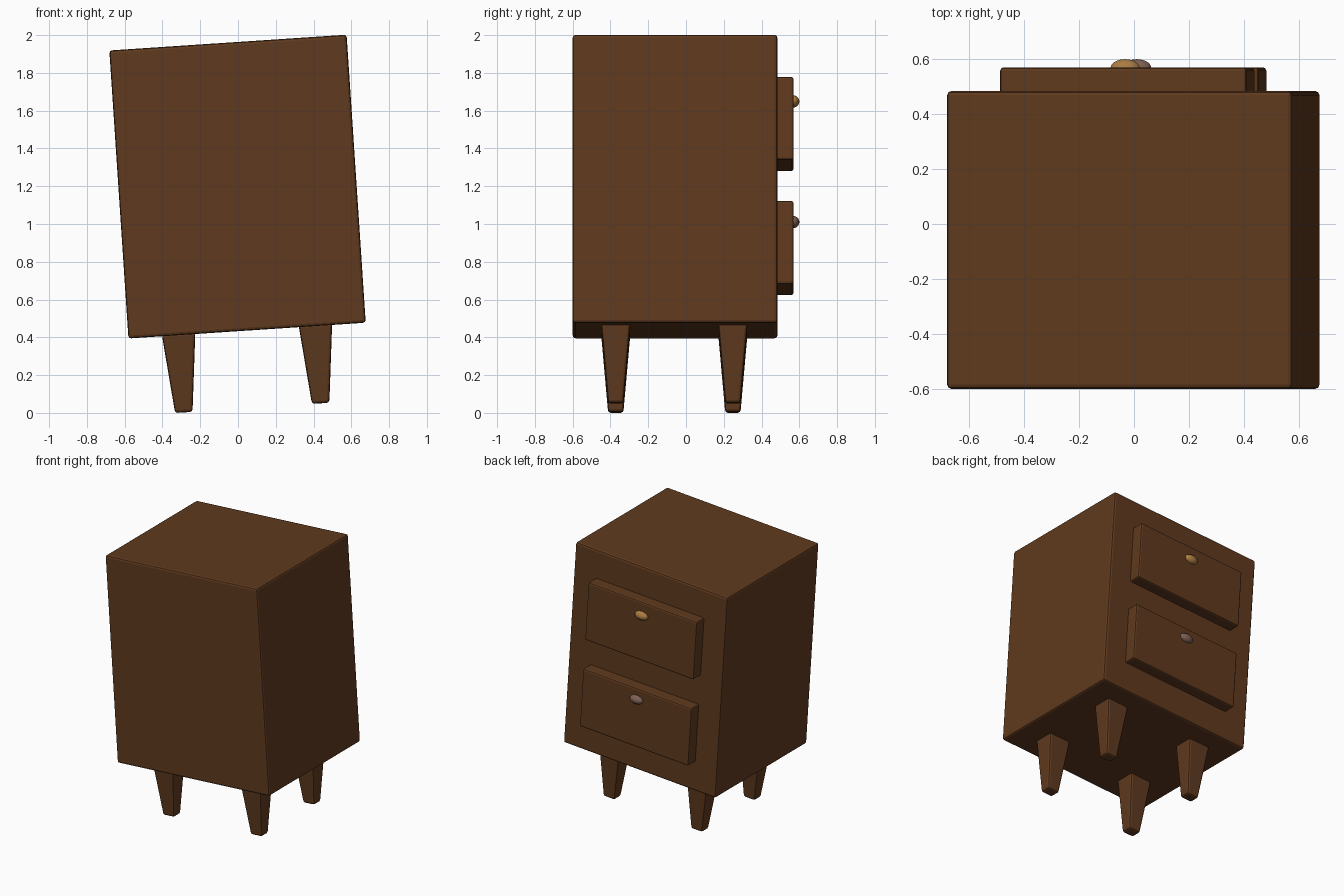
import bpy, bmesh
from math import radians
from mathutils import Matrix

if "Cube" in bpy.data.objects:
    bpy.data.objects.remove(bpy.data.objects["Cube"])

# The whole cabinet leans sideways about the y axis
LEAN = Matrix.Translation((-0.0025, 0, 1.198)) @ Matrix.Rotation(radians(-3.8), 4, 'Y')


def material(name, rgb):
    m = bpy.data.materials.new(name)
    m.diffuse_color = (*rgb, 1)
    m.use_nodes = True
    m.node_tree.nodes["Principled BSDF"].inputs["Base Color"].default_value = m.diffuse_color
    return m


wood = material("dark_wood", (0.115, 0.042, 0.013))
brass = material("brass", (0.40, 0.20, 0.055))
copper = material("dull_copper", (0.21, 0.12, 0.085))


def finish(name, bm, mat, loc):
    me = bpy.data.meshes.new(name)
    bm.to_mesh(me)
    bm.free()
    me.materials.append(mat)
    ob = bpy.data.objects.new(name, me)
    bpy.context.collection.objects.link(ob)
    ob.matrix_world = LEAN @ Matrix.Translation(loc)
    return ob


def block(name, loc, size, bevel, taper=(1, 1)):
    """Bevelled box; taper scales the bottom face."""
    bm = bmesh.new()
    bmesh.ops.create_cube(bm, size=1)
    for v in bm.verts:
        k = taper if v.co.z < 0 else (1, 1)
        v.co.x *= size[0] * k[0]
        v.co.y *= size[1] * k[1]
        v.co.z *= size[2]
    bmesh.ops.bevel(bm, geom=bm.edges[:], offset=bevel, segments=2,
                    profile=0.5, affect='EDGES')
    return finish(name, bm, wood, loc)


def knob(name, loc, mat):
    bm = bmesh.new()
    bmesh.ops.create_uvsphere(bm, u_segments=32, v_segments=16, radius=1)
    bmesh.ops.scale(bm, vec=(0.053, 0.032, 0.032), verts=bm.verts)
    for f in bm.faces:
        f.smooth = True
    return finish(name, bm, mat, loc)


# Cabinet body
block("cabinet_body", (0, -0.058, 0), (1.259, 1.084, 1.528), 0.015)

# Drawer fronts and their knobs
for name, z, mat in (("upper", 0.332, brass), ("lower", -0.326, copper)):
    block(name + "_drawer", (0, 0.505, z), (0.90, 0.13, 0.44), 0.012)
    knob(name + "_knob", (0, 0.568, z + (0.12 if name == "upper" else 0.138)), mat)

# Tapered legs
for sx, side in ((-1, "left"), (1, "right")):
    for y, end in ((-0.372, "front"), (0.248, "back")):
        block(f"{end}_{side}_leg", (0.363 * sx, y, -0.964),
              (0.178, 0.155, 0.42), 0.014, (0.52, 0.52))
